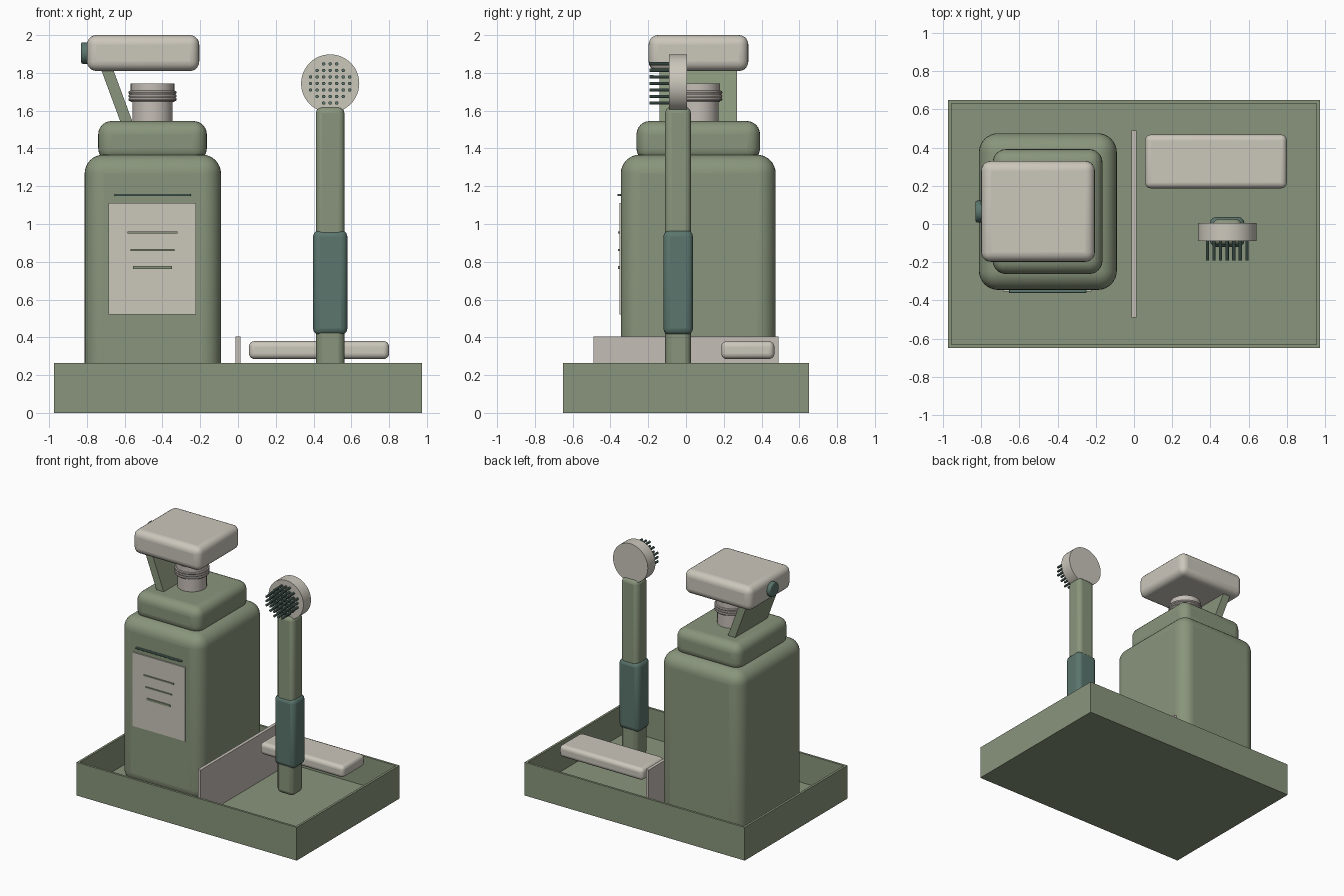
import bpy, math
from mathutils import Matrix, Vector

if "Cube" in bpy.data.objects:
    bpy.data.objects.remove(bpy.data.objects["Cube"])


def material(name, rgb):
    m = bpy.data.materials.new(name)
    m.diffuse_color = (*rgb, 1)
    m.use_nodes = True
    m.node_tree.nodes["Principled BSDF"].inputs["Base Color"].default_value = m.diffuse_color
    return m


GREEN = material("sage green", (0.25, 0.30, 0.20))
CREAM = material("warm cream", (0.60, 0.57, 0.50))
GREY = material("warm grey", (0.56, 0.51, 0.47))
TEAL = material("dark teal", (0.105, 0.18, 0.155))


def finish(ob, name, mat, bevel=0, segments=4):
    ob.name = name
    ob.data.materials.append(mat)
    if bevel:
        mod = ob.modifiers.new("rounding", 'BEVEL')
        mod.width = bevel
        mod.segments = segments
        mod.limit_method = 'ANGLE'
    bpy.ops.object.shade_smooth_by_angle(angle=math.radians(35))
    return ob


def box(name, mat, x, y, z, bevel=0, segments=5):
    """Box from three (min, max) ranges, optionally rounded."""
    mid = [(a + b) / 2 for a, b in (x, y, z)]
    bpy.ops.mesh.primitive_cube_add(size=1, location=mid)
    ob = bpy.context.object
    size = [b - a for a, b in (x, y, z)]
    ob.data.transform(Matrix.Diagonal((*size, 1)))
    return finish(ob, name, mat, bevel, segments)


def rod(name, mat, start, end, r, sides=32, bevel=0):
    """Cylinder between two points."""
    a, b = Vector(start), Vector(end)
    bpy.ops.mesh.primitive_cylinder_add(vertices=sides, radius=r, depth=(b - a).length, location=(a + b) / 2)
    ob = bpy.context.object
    ob.rotation_euler = (b - a).to_track_quat('Z', 'Y').to_euler()
    return finish(ob, name, mat, bevel, 3)


# Tray: floor and four thin walls
W, D, H, T = 0.975, 0.65, 0.265, 0.018
box("tray_floor", GREEN, (-W, W), (-D, D), (0, 0.03))
for side, s in (("left", -1), ("right", 1)):
    box("tray_wall_" + side, GREEN, sorted((s * W, s * (W - T))), (-D, D), (0.01, H))
for side, s in (("front", -1), ("back", 1)):
    box("tray_wall_" + side, GREEN, (-W + T, W - T), sorted((s * D, s * (D - T))), (0.01, H))
box("tray_divider", GREY, (-0.013, 0.013), (-0.49, 0.49), (0.03, 0.405))

# Bottle body and shoulder
CX, CY = -0.4525, 0.065
box("bottle_body", GREEN, (-0.812, -0.09), (-0.345, 0.475), (0.035, 1.367), 0.1, 8)
box("bottle_shoulder", GREEN, (-0.74, -0.165), (-0.262, 0.392), (1.33, 1.545), 0.07, 6)

# Threaded neck
rod("bottle_neck", GREY, (CX, CY, 1.52), (CX, CY, 1.70), 0.107)
rod("neck_collar", GREY, (CX, CY, 1.645), (CX, CY, 1.745), 0.116)
for i in range(3):
    bpy.ops.mesh.primitive_torus_add(location=(CX, CY, 1.66 + i * 0.018), major_radius=0.118, minor_radius=0.01,
                                     major_segments=40, minor_segments=8)
    finish(bpy.context.object, f"neck_ring_{i}", GREY)

# Flip cap, side button and slanted arm
box("cap", CREAM, (-0.80, -0.205), (-0.198, 0.33), (1.81, 2.0), 0.05)
rod("cap_button", TEAL, (-0.83, CY, 1.905), (-0.78, CY, 1.905), 0.057, 32, 0.008)
arm = box("cap_arm", GREEN, (-0.032, 0.032), (-0.14, 0.27), (1.51, 1.84))
for v in arm.data.vertices:  # lean the arm to the left as it rises
    v.co.x -= 0.37 * v.co.z
arm.location.x = -0.64

# Front label with printed lines
box("label", CREAM, (-0.685, -0.222), (-0.353, -0.344), (0.52, 1.11))
box("label_header", TEAL, (-0.655, -0.25), (-0.362, -0.344), (1.147, 1.16), 0.004, 2)
for i, (half, z, h) in enumerate(((0.132, 0.954, 0.005), (0.117, 0.863, 0.005), (0.104, 0.77, 0.008))):
    box(f"label_line_{i}", GREEN, (CX - half, CX + half), (-0.361, -0.352), (z - h, z + h))

# Bar resting at the back right
box("soap_bar", CREAM, (0.058, 0.80), (0.187, 0.468), (0.285, 0.38), 0.03)

# Brush: handle, grip, round head
BX = 0.488
box("brush_handle", GREEN, (BX - 0.075, BX + 0.075), (-0.11, 0.026), (0.19, 1.62), 0.032, 3)
box("brush_grip", TEAL, (BX - 0.091, BX + 0.091), (-0.12, 0.037), (0.412, 0.968), 0.035, 3)
HZ = 1.744
rod("brush_head", CREAM, (BX, 0.006, HZ), (BX, -0.09, HZ), 0.154, 48)

# Bristles in a round grid
for i in range(-3, 4):
    for j in range(-3, 4):
        if i * i + j * j <= 10:
            x, z = BX + i * 0.0345, HZ + j * 0.0345
            rod("bristle", TEAL, (x, -0.08, z), (x, -0.192, z), 0.009, 10)
